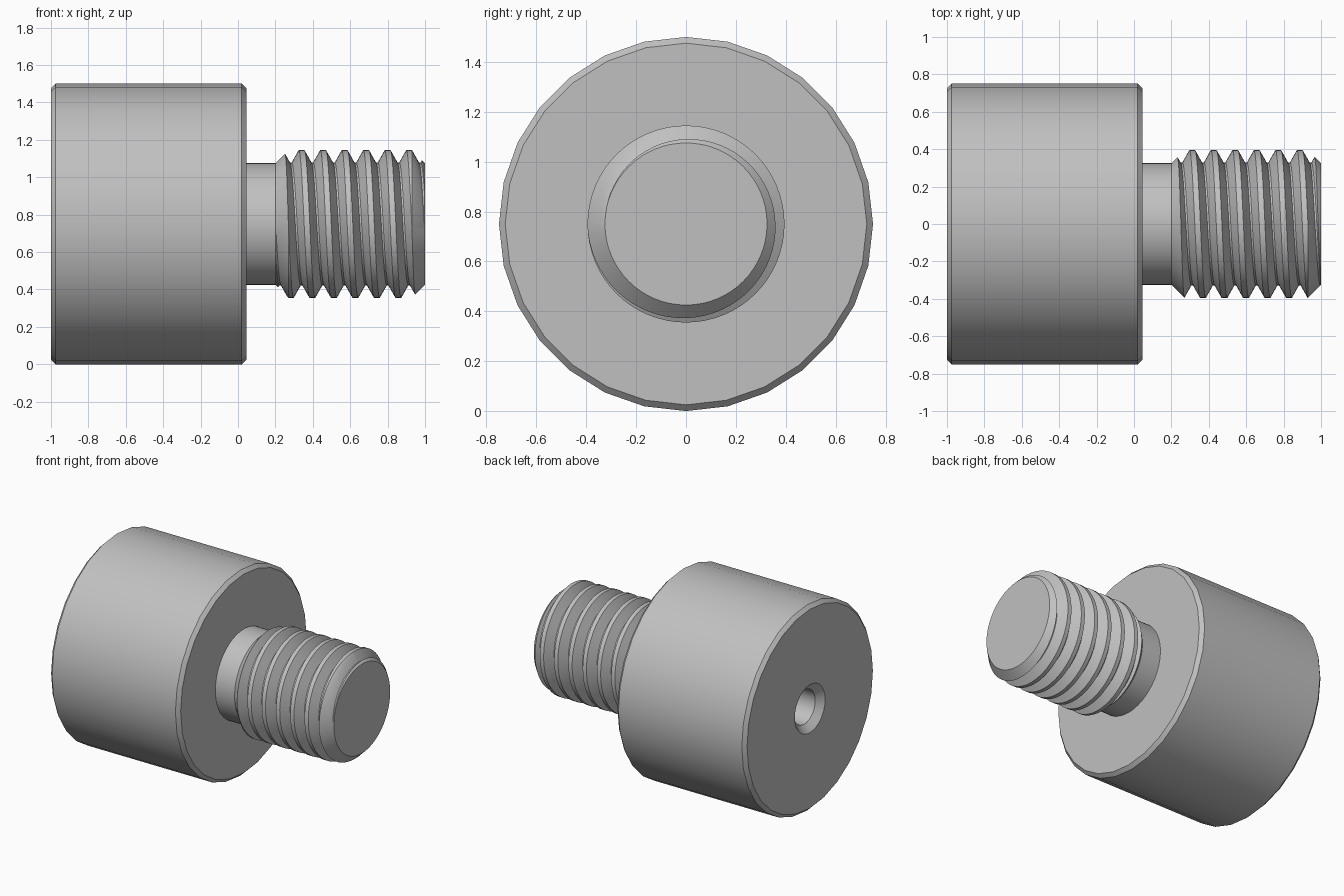
import bpy
import bmesh
from math import sin, cos, pi, radians
from mathutils import Vector

if "Cube" in bpy.data.objects:
    bpy.data.objects.remove(bpy.data.objects["Cube"], do_unlink=True)

AXIS_Z = 0.75

steel = bpy.data.materials.new("plain grey steel")
steel.use_nodes = True
GREY = (0.53, 0.53, 0.53, 1)
steel.diffuse_color = GREY
steel.node_tree.nodes["Principled BSDF"].inputs["Base Color"].default_value = GREY


def polar(x, r, angle):
    """Point around the x axis, angle from the top towards the front."""
    return Vector((x, -r * sin(angle), AXIS_Z + r * cos(angle)))


def make_object(name, bm):
    bmesh.ops.remove_doubles(bm, verts=bm.verts, dist=1e-5)
    bmesh.ops.recalc_face_normals(bm, faces=bm.faces)
    mesh = bpy.data.meshes.new(name)
    bm.to_mesh(mesh)
    bm.free()
    mesh.materials.append(steel)
    obj = bpy.data.objects.new(name, mesh)
    bpy.context.collection.objects.link(obj)
    return obj


def activate(obj):
    bpy.ops.object.select_all(action="DESELECT")
    obj.select_set(True)
    bpy.context.view_layer.objects.active = obj


def smooth(obj):
    activate(obj)
    bpy.ops.object.shade_smooth_by_angle(angle=radians(28))


def lathe(name, profile, sides):
    """Revolve (x, radius) points around the long axis."""
    bm = bmesh.new()
    chain = [bm.verts.new(polar(x, r, 0)) for x, r in profile]
    edges = [bm.edges.new(pair) for pair in zip(chain, chain[1:])]
    bmesh.ops.spin(bm, geom=chain + edges, cent=(0, 0, AXIS_Z), axis=(1, 0, 0),
                   angle=2 * pi, steps=sides, use_merge=False)
    return make_object(name, bm)


# Head with chamfered rims and a countersunk blind hole in the left end
head = lathe("head", [(-0.4, 0), (-0.45, 0.125), (-0.955, 0.125), (-1, 0.175),
                      (-1, 0.725), (-0.975, 0.75), (0.02, 0.75),
                      (0.045, 0.725), (0.045, 0)], 28)
smooth(head)

# Plain neck between head and thread
neck = lathe("neck", [(0.04, 0.325), (0.2, 0.325)], 64)
smooth(neck)

# Helical thread, made overlong and trimmed to the chamfered shank
PITCH, ROOT, CREST = 0.115, 0.328, 0.395
STEPS, FIRST, LAST = 64, -3, 7
tooth = [(-0.015, CREST), (0.015, CREST), (0.0525, ROOT), (0.0625, ROOT)]

bm = bmesh.new()
columns = []
for i in range(FIRST * STEPS, LAST * STEPS + 1):
    centre = 0.34 + PITCH * i / STEPS
    columns.append([bm.verts.new(polar(centre + dx, r, 2 * pi * i / STEPS))
                    for dx, r in tooth])
for i in range(len(columns) - 1):
    a, b = columns[i], columns[i + 1]
    for k in range(len(tooth) - 1):
        bm.faces.new((a[k], a[k + 1], b[k + 1], b[k]))
    if i + 1 + STEPS < len(columns):
        c, d = columns[i + STEPS], columns[i + 1 + STEPS]
        bm.faces.new((a[-1], c[0], d[0], b[-1]))
rim = [e for e in bm.edges if e.is_boundary]
tips = [bm.verts.new(polar(x, 0, 0)) for x in (-0.1, 1.4)]
for e in rim:
    tip = tips[0] if e.verts[0].co.x < 0.6 else tips[1]
    bm.faces.new((e.verts[0], e.verts[1], tip))
thread = make_object("thread", bm)

trimmer = lathe("thread_trimmer", [(0.2, 0), (0.2, 0.325), (0.275, 0.4), (0.925, 0.4),
                                   (1, 0.325), (1, 0)], 64)
trimmer.hide_render = True
trim = thread.modifiers.new("trim", "BOOLEAN")
trim.operation = "INTERSECT"
trim.solver = "EXACT"
trim.object = trimmer
activate(thread)
bpy.ops.object.modifier_apply(modifier=trim.name)
bpy.data.objects.remove(trimmer, do_unlink=True)
smooth(thread)
